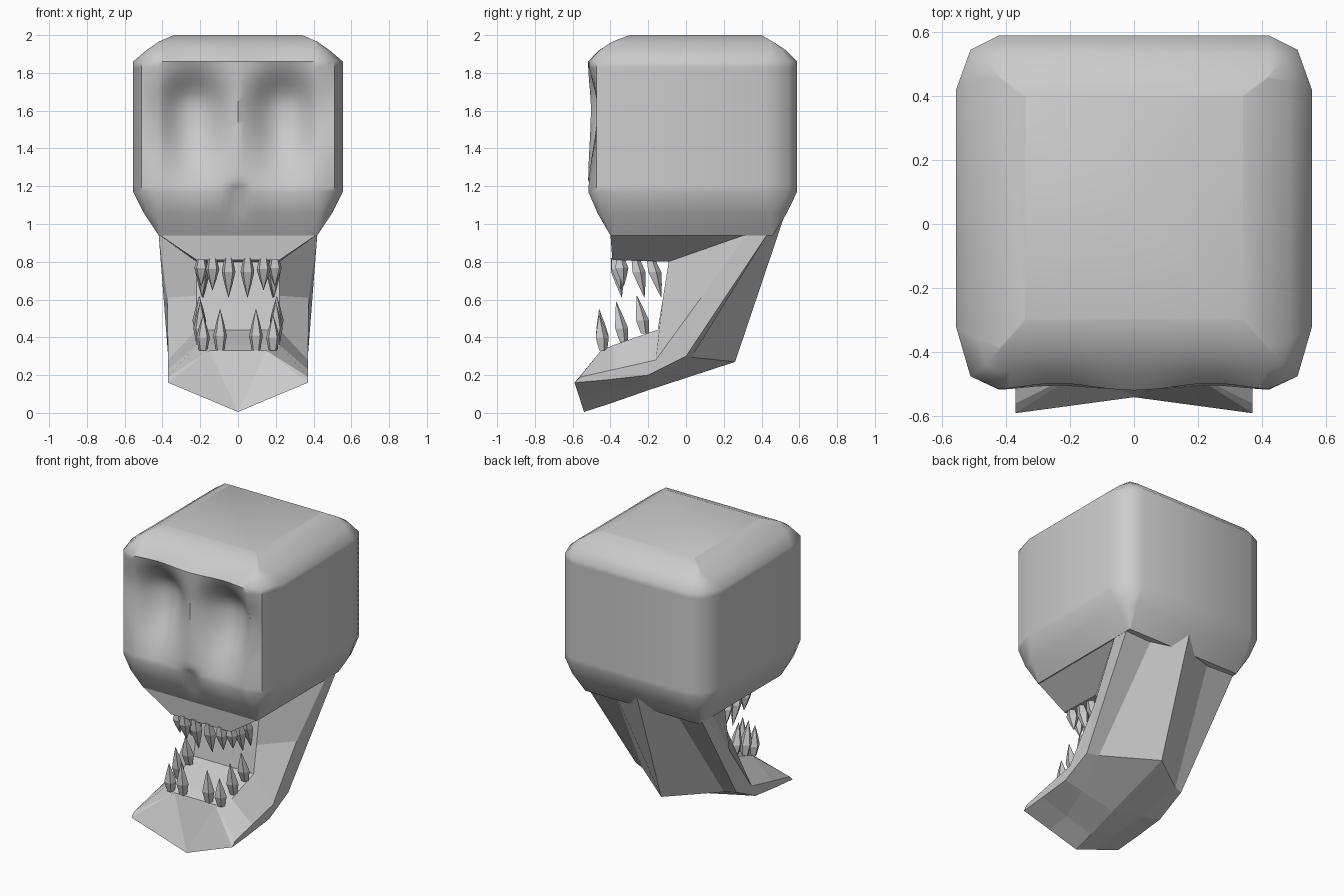
import bpy, bmesh, math

if "Cube" in bpy.data.objects:
    bpy.data.objects.remove(bpy.data.objects["Cube"])


def make(name, verts, faces, mirror=False, smooth=None):
    me = bpy.data.meshes.new(name)
    me.from_pydata(verts, [], faces)
    bm = bmesh.new()
    bm.from_mesh(me)
    bmesh.ops.remove_doubles(bm, verts=bm.verts, dist=0.0005)
    if mirror:
        half = bmesh.ops.duplicate(bm, geom=bm.verts[:] + bm.edges[:] + bm.faces[:])["geom"]
        for v in half:
            if isinstance(v, bmesh.types.BMVert):
                v.co.x = -v.co.x
        bmesh.ops.remove_doubles(bm, verts=bm.verts, dist=0.0005)
    bmesh.ops.recalc_face_normals(bm, faces=bm.faces)
    bm.to_mesh(me)
    bm.free()
    if smooth:
        for p in me.polygons:
            p.use_smooth = True
        me.set_sharp_from_angle(angle=math.radians(smooth))
    ob = bpy.data.objects.new(name, me)
    bpy.context.collection.objects.link(ob)
    return ob


def loft(rings, closed):
    n = len(rings[0])
    faces = []
    for r in range(len(rings) - 1):
        for i in range(n if closed else n - 1):
            j = (i + 1) % n
            faces.append((r * n + i, r * n + j, (r + 1) * n + j, (r + 1) * n + i))
    return [p for ring in rings for p in ring], faces


# cranium: chamfered box with eye sockets and nose pressed into a dense front
def pit(x, z):
    ux = (abs(x) - 0.24) / 0.17
    uz = (z - 1.61) / (0.19 if z > 1.61 else 0.31)
    d = 0.16 * math.exp(-(ux * ux + uz * uz) ** 1.2)
    nose = math.exp(-((x / 0.05) ** 2 + ((z - 1.17) / 0.03) ** 2))
    return d + 0.04 * nose


def skull_ring(z, hx, yf, yb, k):
    # k scales the corner chamfer: 1 on the walls, near 0 at top and bottom
    c = hx - 0.135 * k
    a = 0.045 * k
    pts = []
    for i in range(29):
        x = c * (i / 14 - 1)
        pts.append((x, yf + pit(x, z), z))
    pts += [(hx - a, yf + a, z), (hx, yf + 0.20 * k, z), (hx, yb - 0.17 * k, z),
            (hx - a, yb - a, z), (c, yb, z), (-c, yb, z),
            (-hx + a, yb - a, z), (-hx, yb - 0.17 * k, z),
            (-hx, yf + 0.20 * k, z), (-hx + a, yf + a, z)]
    return pts


levels = [(0.94, 0.42, -0.40, 0.46, 0.03), (1.06, 0.50, -0.47, 0.535, 0.5)]
levels += [(1.17 + 0.69 * i / 22, 0.555, -0.52, 0.588, 1) for i in range(23)]
levels += [(1.92, 0.485, -0.46, 0.53, 0.5), (1.965, 0.42, -0.39, 0.46, 0.03),
           (2.0, 0.34, -0.30, 0.40, 0.03)]
rings = [skull_ring(*l) for l in levels]
v, f = loft(rings, True)
n = len(rings[0])
f += [tuple(range(n)), tuple(range(len(v) - n, len(v)))]
make("cranium", v, f, smooth=46)

# upper jaw: tapered wedge below the cranium
top = [(-0.42, -0.40, 0.945), (0.42, -0.40, 0.945), (0.42, 0.32, 0.945), (-0.42, 0.32, 0.945)]
low = [(-0.22, -0.39, 0.81), (0.22, -0.39, 0.81), (0.22, -0.09, 0.80), (-0.22, -0.09, 0.80)]
v, f = loft([top, low], True)
make("upper_jaw", v, f + [(0, 1, 2, 3), (4, 5, 6, 7)])

# lower jaw: half sections (keel, under, outer low, outer high, mouth rim, mouth centre)
sections = [
    [(0, -.54, .005), (.185, -.565, .083), (.37, -.59, .16), (.37, -.56, .19),
     (.15, -.45, .33), (0, -.45, .33)],
    [(0, -.40, .05), (.185, -.41, .113), (.37, -.42, .175), (.37, -.38, .23),
     (.22, -.38, .36), (0, -.38, .36)],
    [(0, -.20, .12), (.24, -.20, .172), (.37, -.20, .20), (.37, -.16, .28),
     (.22, -.15, .44), (0, -.15, .44)],
    [(0, .26, .27), (.30, .03, .295), (.37, 0, .30), (.375, .08, .61),
     (.22, -.12, .62), (0, -.12, .62)],
    [(0, .53, 1.07), (.22, .43, .96), (.42, .44, .96), (.42, .32, .945),
     (.22, -.09, .81), (0, -.09, .81)],
]
v, f = loft(sections, False)
f += [(0, 5, 4), (0, 4, 1), (1, 4, 2), (2, 4, 3)]
make("lower_jaw", v, f, mirror=True)


# teeth: faceted fangs, narrow root, wide middle, pointed tip
def tooth(name, x, y, z, h, lean, r=0.038):
    rr = []
    for t, s in ((0, 0.6), (0.35, 1.0), (0.65, 0.6), (1, 0.02)):
        rr.append([(x + r * s * math.cos(math.tau * (k + 0.25) / 5),
                    y + lean * t + r * s * math.sin(math.tau * (k + 0.25) / 5),
                    z + h * t) for k in range(5)])
    vv, ff = loft(rr, True)
    make(name, vv, ff + [tuple(range(5)), tuple(range(15, 20))])


upper = [(.05, -.38, .82, -.21, .04), (.135, -.375, .82, -.17, .03),
         (.195, -.35, .82, -.15, .02), (.19, -.27, .82, -.21, .05), (.185, -.19, .82, -.21, .06)]
lower = [(.095, -.44, .33, .22, -.02), (.185, -.44, .33, .19, -.02),
         (.20, -.33, .37, .22, -.04), (.205, -.22, .42, .20, -.04)]
for label, row in (("upper", upper), ("lower", lower)):
    for i, (x, y, z, h, lean) in enumerate(row):
        for side, s in (("right", 1), ("left", -1)):
            tooth(f"{label}_tooth_{side}_{i + 1}", s * x, y, z, h, lean)
